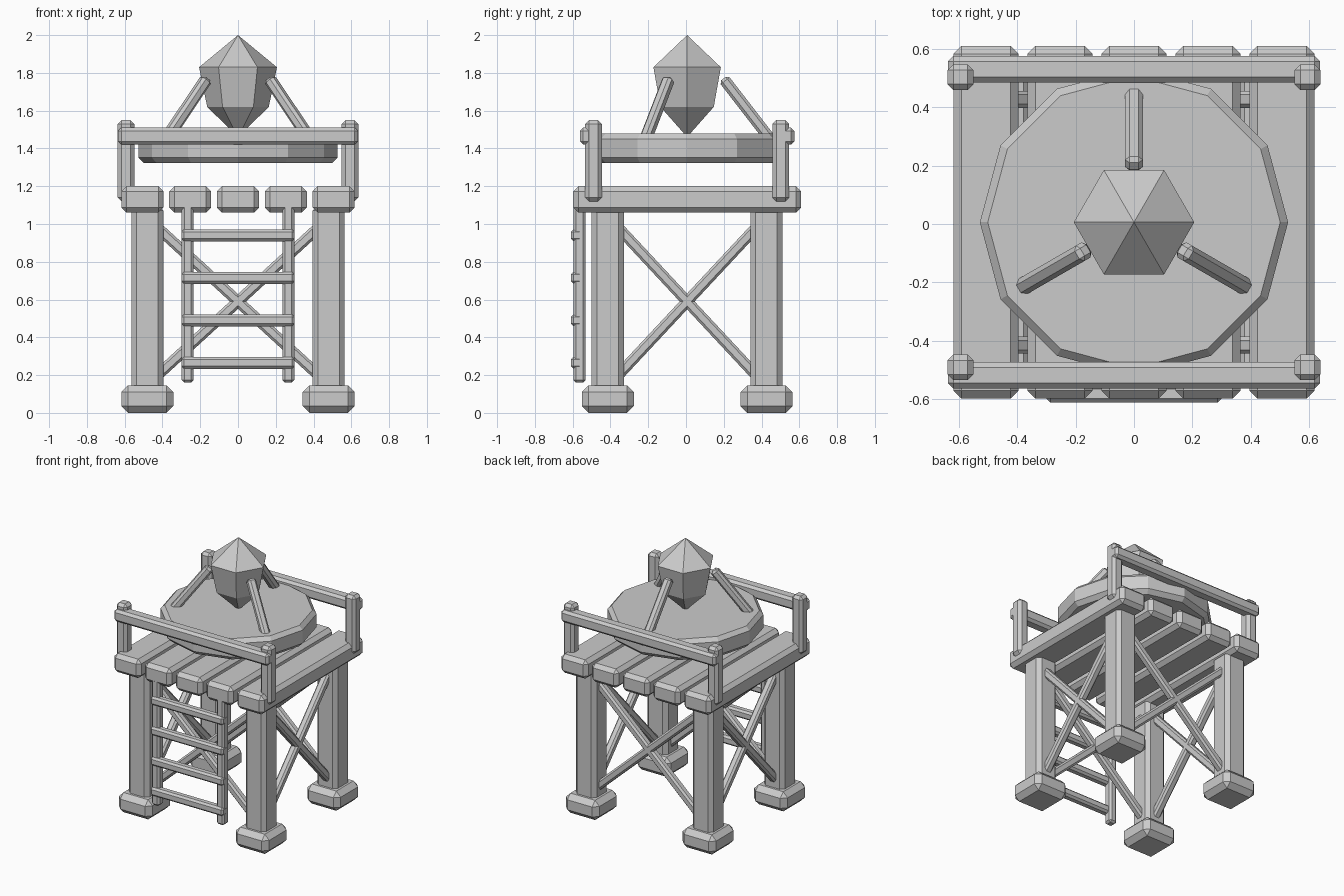
import bpy, bmesh
from math import sin, cos, pi, radians
from mathutils import Vector, Matrix

if "Cube" in bpy.data.objects:
    bpy.data.objects.remove(bpy.data.objects["Cube"])

OY = 0.006  # small depth offset of the tower (the ladder sticks out in front)


def finish(name, bm):
    bmesh.ops.recalc_face_normals(bm, faces=bm.faces)
    me = bpy.data.meshes.new(name)
    bm.to_mesh(me)
    bm.free()
    ob = bpy.data.objects.new(name, me)
    bpy.context.collection.objects.link(ob)
    return ob


def chamfer_box(name, centre, size, bevel, rot=None):
    bm = bmesh.new()
    bmesh.ops.create_cube(bm, size=1)
    bmesh.ops.scale(bm, vec=size, verts=bm.verts)
    bmesh.ops.bevel(bm, geom=bm.edges[:], offset=bevel, segments=1, affect='EDGES')
    mat = Matrix.Translation(Vector(centre) + Vector((0, OY, 0)))
    if rot:
        mat = mat @ rot.to_4x4()
    bm.transform(mat)
    return finish(name, bm)


def bar(name, a, b, width, bevel, side):
    # chamfered bar from a to b; side is a direction square to the bar
    a, b, side = Vector(a), Vector(b), Vector(side)
    z = (b - a).normalized()
    rot = Matrix((side, z.cross(side), z)).transposed()
    return chamfer_box(name, (a + b) / 2, (width, width, (b - a).length), bevel, rot)


def lathe(name, rings, sides):
    # stacked polygon rings (radius, z); radius 0 makes a point
    bm = bmesh.new()
    loops = []
    for r, z in rings:
        n = 1 if r == 0 else sides
        loops.append([bm.verts.new((r * cos(2 * pi * i / sides),
                                    r * sin(2 * pi * i / sides) + OY, z)) for i in range(n)])
    for lo, hi in zip(loops, loops[1:]):
        for i in range(sides):
            j = (i + 1) % sides
            quad = [lo[i % len(lo)], lo[j % len(lo)], hi[j % len(hi)], hi[i % len(hi)]]
            bm.faces.new(list(dict.fromkeys(quad)))
    for end in (loops[0], loops[-1]):
        if len(end) > 1:
            bm.faces.new(end)
    return finish(name, bm)


LX, LY = 0.48, 0.42

# Legs, feet and railing posts
for sx in (-1, 1):
    for sy in (-1, 1):
        chamfer_box("leg", (sx * LX, sy * LY, 0.59), (0.17, 0.17, 1.02), 0.028)
        chamfer_box("foot", (sx * LX, sy * LY, 0.073), (0.275, 0.275, 0.146), 0.036)
        chamfer_box("rail_post", (sx * 0.593, sy * 0.496, 1.335), (0.088, 0.088, 0.43), 0.02)

# Cross braces on all four sides
for s in (-1, 1):
    for d in (-1, 1):
        bar("brace_across", (-LX, s * LY, 0.59 - d * 0.44), (LX, s * LY, 0.59 + d * 0.44),
            0.058, 0.013, (0, 1, 0))
        bar("brace_side", (s * LX, -LY, 0.59 - d * 0.45), (s * LX, LY, 0.59 + d * 0.45),
            0.058, 0.013, (1, 0, 0))

# Deck planks
for i in range(-2, 3):
    chamfer_box("deck_plank", (i * 0.253, 0, 1.13), (0.222, 1.206, 0.14), 0.027)

# Front and back hand rails
for s in (-1, 1):
    chamfer_box("hand_rail", (0, s * 0.523, 1.465), (1.272, 0.09, 0.09), 0.018)

# Ladder
for s in (-1, 1):
    chamfer_box("ladder_rail", (s * 0.267, -0.57, 0.635), (0.063, 0.065, 0.95), 0.014)
for i in range(4):
    chamfer_box("ladder_rung", (0, -0.586, 0.265 + i * 0.225), (0.6, 0.06, 0.063), 0.014)

# Twelve-sided dish floating over the deck
lathe("dish", [(0.497, 1.322), (0.527, 1.352), (0.527, 1.45), (0.5, 1.478)], 12)

# Hexagonal crystal
lathe("crystal", [(0, 1.46), (0.163, 1.62), (0.206, 1.83), (0, 2.0)], 6)

# Three slanted struts around the crystal
for ang in (90, 210, 330):
    c, s = cos(radians(ang)), sin(radians(ang))
    bar("strut", (0.455 * c, 0.455 * s, 1.43), (0.192 * c, 0.192 * s, 1.77),
        0.06, 0.015, (-s, c, 0))
